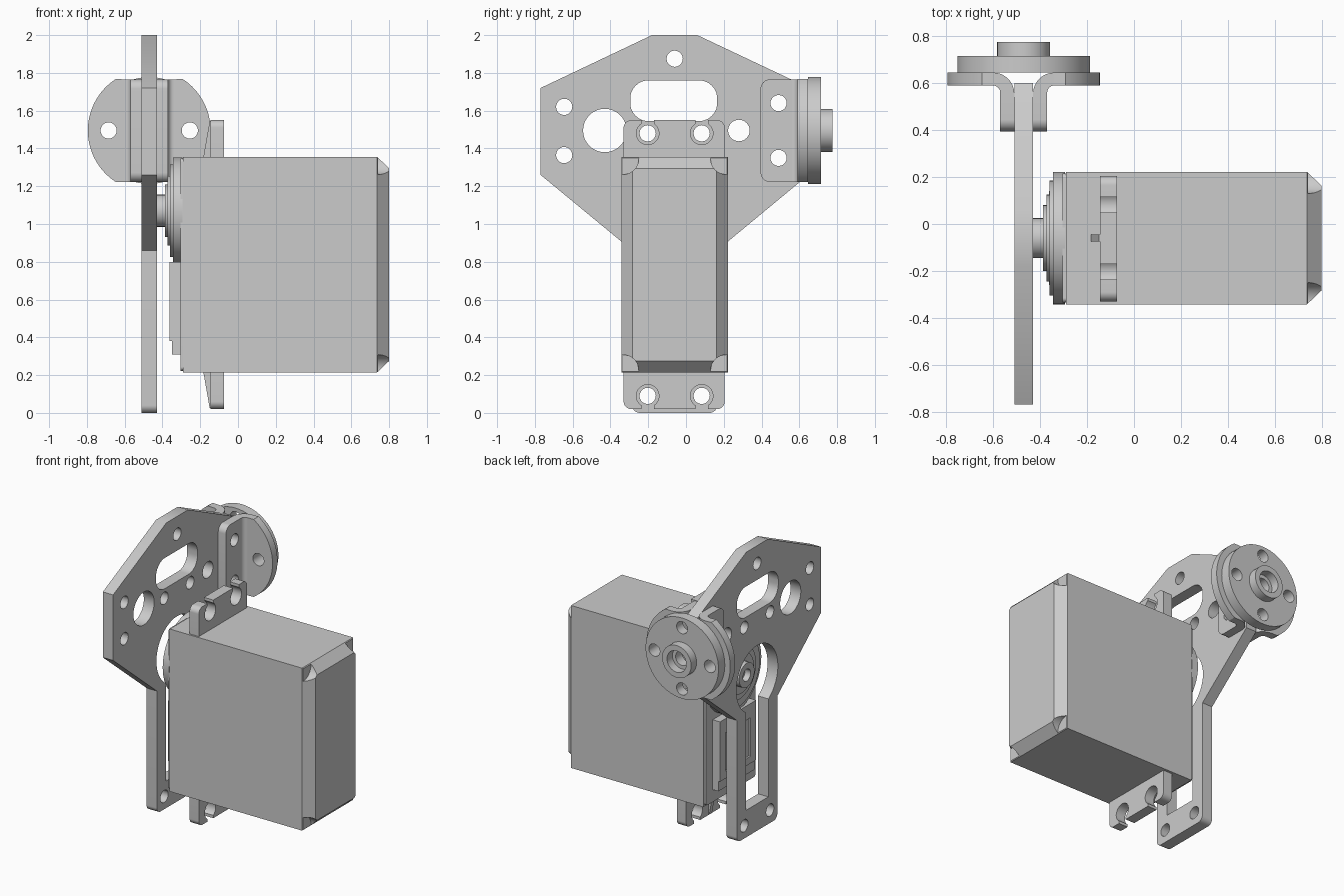
import bpy, bmesh
from math import sin, cos, tan, radians, degrees, asin
from mathutils import Matrix, Vector

if "Cube" in bpy.data.objects:
    bpy.data.objects.remove(bpy.data.objects["Cube"])

grey = bpy.data.materials.new("plain_grey")
grey.use_nodes = True
grey.diffuse_color = (0.6, 0.6, 0.6, 1)
grey.node_tree.nodes["Principled BSDF"].inputs["Base Color"].default_value = (0.6, 0.6, 0.6, 1)

# Profile plane for each extrusion axis: columns are local x, local y, local z
FRAMES = {
    "x": Matrix(((0, 0, 1), (1, 0, 0), (0, 1, 0))),
    "y": Matrix(((1, 0, 0), (0, 0, -1), (0, 1, 0))),
    "z": Matrix.Identity(3),
}


def arc(c, r, a0=0, a1=360, n=32):
    """Points along an arc; a full circle leaves out the repeated end."""
    last = n if a1 - a0 == 360 else n + 1
    angles = [radians(a0 + (a1 - a0) * i / n) for i in range(last)]
    return [(c[0] + r * cos(a), c[1] + r * sin(a)) for a in angles]


def rounded(corners, n=8):
    """Polygon from (u, v, radius) corners with the corners filleted."""
    out = []
    for i, (u, v, r) in enumerate(corners):
        p = Vector((u, v))
        if not r:
            out.append((u, v))
            continue
        a = (Vector(corners[i - 1][:2]) - p).normalized()
        b = (Vector(corners[(i + 1) % len(corners)][:2]) - p).normalized()
        half = a.angle(b) / 2
        centre = p + (a + b).normalized() * r / sin(half)
        start, end = p + a * r / tan(half), p + b * r / tan(half)
        for k in range(n + 1):
            out.append(tuple(centre + (start.lerp(end, k / n) - centre).normalized() * r))
    return out


def rect(u0, u1, v0, v1, r=0):
    return rounded([(u0, v0, r), (u1, v0, r), (u1, v1, r), (u0, v1, r)])


def shade(obj):
    bpy.ops.object.select_all(action="DESELECT")
    obj.select_set(True)
    bpy.context.view_layer.objects.active = obj
    bpy.ops.object.shade_smooth_by_angle(angle=radians(30))


def add_object(name, mesh):
    obj = bpy.data.objects.new(name, mesh)
    bpy.context.collection.objects.link(obj)
    mesh.materials.clear()
    mesh.materials.append(grey)
    return obj


def plate(name, axis, lo, hi, outline, holes=()):
    """Extrude a flat outline with holes from lo to hi along an axis."""
    curve = bpy.data.curves.new(name, "CURVE")
    curve.dimensions, curve.fill_mode = "2D", "BOTH"
    curve.extrude = (hi - lo) / 2
    for loop in [outline, *holes]:
        spline = curve.splines.new("POLY")
        spline.points.add(len(loop) - 1)
        for point, (u, v) in zip(spline.points, loop):
            point.co = (u, v, 0, 1)
        spline.use_cyclic_u = True
    temp = bpy.data.objects.new(name, curve)
    bpy.context.collection.objects.link(temp)
    graph = bpy.context.evaluated_depsgraph_get()
    mesh = bpy.data.meshes.new_from_object(temp.evaluated_get(graph))
    bpy.data.objects.remove(temp)
    offset = Vector([(lo + hi) / 2 if axis == k else 0 for k in "xyz"])
    mesh.transform(Matrix.Translation(offset) @ FRAMES[axis].to_4x4())
    bm = bmesh.new()
    bm.from_mesh(mesh)
    bmesh.ops.remove_doubles(bm, verts=bm.verts, dist=1e-5)
    bmesh.ops.recalc_face_normals(bm, faces=bm.faces)
    bm.to_mesh(mesh)
    bm.free()
    obj = add_object(name, mesh)
    shade(obj)
    return obj


MID = -0.06            # centre line of servo and plate in y
SHAFT = (MID, 1.07)    # output shaft in y, z
HUB = (-0.47, 1.495)   # hub centre in x, z
BOLT = 0.043

# Large mounting plate with a forked leg
outline = rounded([
    (-0.18, 2, 0), (-0.77, 1.72, 0), (-0.77, 1.26, 0), (-0.285, 0.86, 0),
    (-0.285, 0, 0.04), (0.165, 0, 0.04), (0.165, 0.86, 0), (0.6, 1.22, 0),
    (0.6, 1.745, 0), (0.06, 2, 0)])
leg_half = 0.125
gap = degrees(asin(leg_half / 0.23))
opening = [(MID - leg_half, 0.19), (MID + leg_half, 0.19)]
opening += arc(SHAFT, 0.23, gap - 90, 270 - gap, 40)
bolts = [(MID, 1.875), (-0.645, 1.62), (-0.645, 1.365), (0.49, 1.64), (0.49, 1.35)]
bolts += [(MID + s * 0.143, z) for s in (-1, 1) for z in (0.09, 1.48)]
holes = [arc(b, BOLT, n=20) for b in bolts]
holes += [arc((-0.43, 1.495), 0.115), arc((0.28, 1.495), 0.057),
          rect(-0.295, 0.165, 1.545, 1.76, 0.095), opening]
plate("mounting_plate", "x", -0.51, -0.43, outline, holes)

# Pair of bent angle brackets clamping the plate
Z0, Z1 = 1.222, 1.766
for side, s in (("right", -1), ("left", 1)):
    def mx(d):
        return HUB[0] + s * d
    lo, hi = sorted((mx(0.04), mx(0.1)))
    arm = rounded([(0.395, Z0, 0.05), (0.56, Z0, 0), (0.56, Z1, 0), (0.395, Z1, 0.05)])
    plate(side + "_bracket_arm", "x", lo, hi, arm,
          [arc((0.49, z), BOLT, n=20) for z in (1.64, 1.35)])
    inner = arc((0.13, 0.56), 0.03, 90, 180, 8)
    outer = arc((0.13, 0.555), 0.09, 90, 180, 12)
    bend = inner + outer[::-1]
    plate(side + "_bracket_bend", "z", Z0, Z1, [(mx(d), y) for d, y in bend])
    tip = degrees(asin((Z1 - Z0) / 2 / 0.325))
    foot = [(0.13, Z1 - HUB[1]), (0.13, Z0 - HUB[1])] + arc((0, 0), 0.325, -tip, tip, 32)
    plate(side + "_bracket_foot", "y", 0.59, 0.645,
          [(mx(d), HUB[1] + z) for d, z in foot], [arc((mx(0.215), HUB[1]), BOLT, n=20)])

# Round hub with four bolt holes and a stepped boss
hub_holes = [arc(p, BOLT, n=20) for p in arc(HUB, 0.215, n=4)]
plate("hub_disc", "y", 0.645, 0.715, arc(HUB, 0.283, n=64), hub_holes + [arc(HUB, 0.05)])
plate("hub_boss", "y", 0.715, 0.775, arc(HUB, 0.113, n=40), [arc(HUB, 0.075)])

# Servo case with a chamfered end
bm = bmesh.new()
bmesh.ops.create_cube(bm, size=1)
bmesh.ops.scale(bm, vec=(1.027, 0.565, 1.14), verts=bm.verts)
bmesh.ops.translate(bm, vec=(0.2235, MID, 0.785), verts=bm.verts)
end = max(bm.faces, key=lambda f: f.calc_center_median().x)
cap = bmesh.ops.extrude_discrete_faces(bm, faces=[end])["faces"][0]
middle = cap.calc_center_median()
for v in cap.verts:
    v.co.x += 0.063
    for k in (1, 2):
        v.co[k] -= 0.06 if v.co[k] > middle[k] else -0.06
mesh = bpy.data.meshes.new("servo_case")
bm.to_mesh(mesh)
bm.free()
case = add_object("servo_case", mesh)

# Screw pockets in the corners of the case end
for sy in (-1, 1):
    for sz in (-1, 1):
        centre = (MID + sy * 0.275, 0.785 + sz * 0.562)
        cutter = plate("pocket_cutter", "x", 0.742, 0.9, arc(centre, 0.085))
        cutter.hide_render = True
        cut = case.modifiers.new("pocket", "BOOLEAN")
        cut.operation, cut.object, cut.solver = "DIFFERENCE", cutter, "EXACT"
        bpy.context.view_layer.objects.active = case
        bpy.ops.object.modifier_apply(modifier=cut.name)
        bpy.data.objects.remove(cutter)
shade(case)

# Servo lid, gear housing steps and output shaft
plate("case_lid", "x", -0.305, -0.289, rect(-0.335, 0.215, 0.223, 1.348, 0.02))
for i, (r, x) in enumerate([(0.282, -0.345), (0.245, -0.36), (0.185, -0.372), (0.14, -0.387)]):
    plate(f"gear_housing_{i + 1}", "x", x, -0.295, arc(SHAFT, r, n=56))
plate("output_shaft", "x", -0.43, -0.387, arc(SHAFT, 0.085), [arc(SHAFT, 0.042, n=20)])
plate("lower_cover", "x", -0.35, -0.3, rect(-0.26, 0.14, 0.31, 0.8))
plate("lower_cover_frame", "x", -0.362, -0.345, rect(-0.26, 0.14, 0.38, 0.8),
      [rect(-0.2, 0.08, 0.43, 0.7)])

# Slotted mounting ears with a stiffening rib, top and bottom
slot = 0.033
lean = degrees(asin(slot / 0.06))
for name, s in (("upper", 1), ("lower", -1)):
    def mz(z):
        return 0.785 + s * z
    ear = rounded([(-0.33, 0.56, 0), (0.205, 0.56, 0), (0.205, 0.765, 0.04), (0, 0.765, 0)])[:-1]
    for c in (MID + 0.143, MID - 0.143):
        ear += [(c + slot, 0.765)]
        ear += arc((c, 0.695), 0.06, 90 - lean, lean - 270, 24)
        ear += [(c - slot, 0.765)]
    ear += rounded([(0, 0.765, 0), (-0.33, 0.765, 0.04), (-0.33, 0.56, 0)])[1:-1]
    plate(name + "_ear", "x", -0.145, -0.073, [(y, mz(z)) for y, z in ear])
    rib = [(-0.14, 0.56), (-0.185, 0.56), (-0.15, 0.76), (-0.14, 0.76)]
    plate(name + "_ear_rib", "y", MID - 0.015, MID + 0.015, [(x, mz(z)) for x, z in rib])
